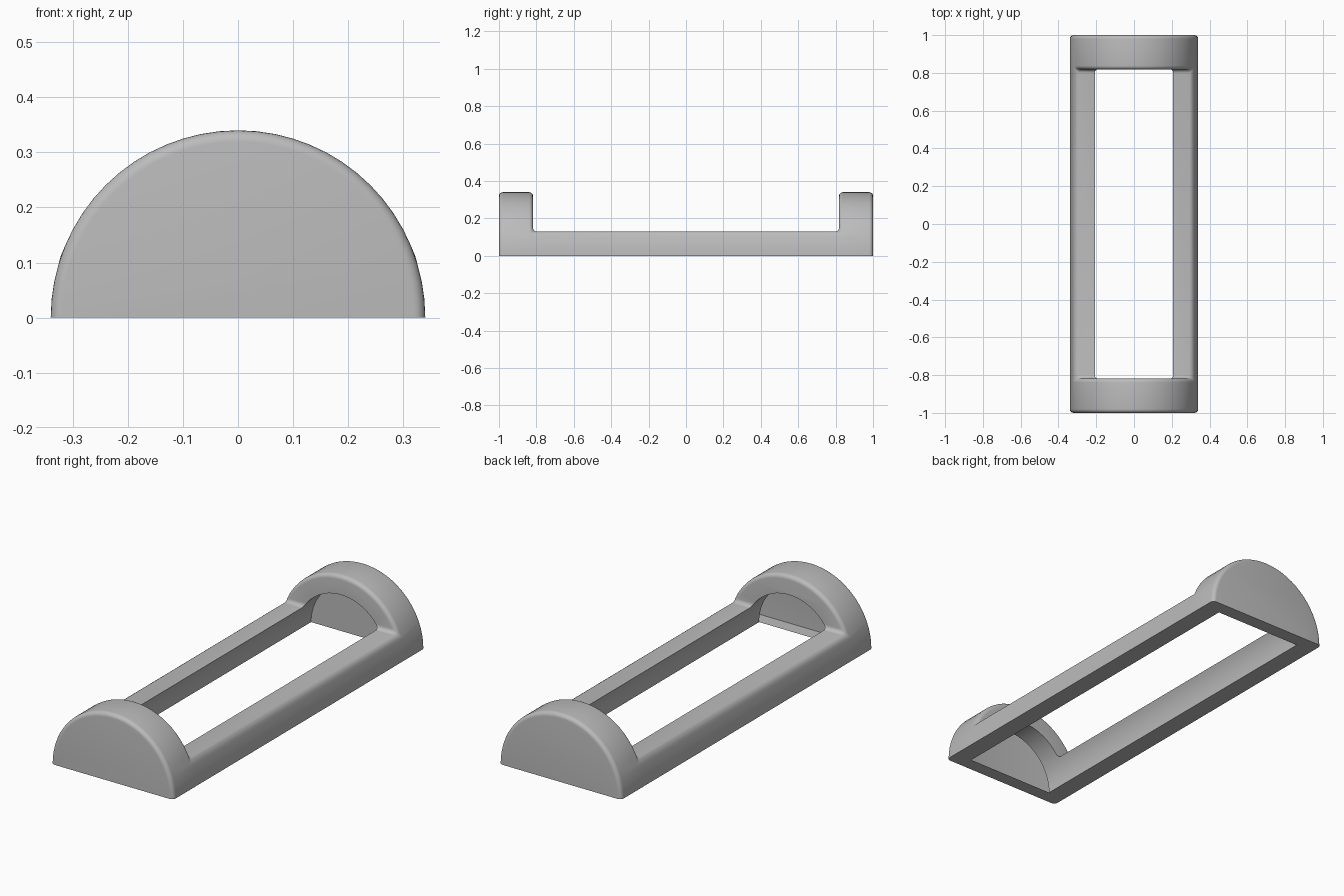
import bpy, bmesh, math

cube = bpy.data.objects.get("Cube")
if cube:
    bpy.data.objects.remove(cube, do_unlink=True)

RADIUS = 0.34        # outer half-round
BORE = 0.245         # hollow inside
HALF = 1.0           # half length
BLOCK = 0.818        # inner face of each end block
BORE_END = 0.93      # inner face of each end wall
FILLET = 0.022
SIDES = 64
RAIL = SIDES // 16   # profile point where the rail top meets the round

grey = bpy.data.materials.new("plain grey")
grey.use_nodes = True
colour = (0.5, 0.5, 0.5, 1)
grey.diffuse_color = colour
grey.node_tree.nodes["Principled BSDF"].inputs["Base Color"].default_value = colour


def make_object(name, bm):
    bmesh.ops.recalc_face_normals(bm, faces=bm.faces)
    mesh = bpy.data.meshes.new(name)
    bm.to_mesh(mesh)
    bm.free()
    mesh.materials.append(grey)
    obj = bpy.data.objects.new(name, mesh)
    bpy.context.collection.objects.link(obj)
    return obj


def add_ring(bm, radius, y):
    angles = [2 * math.pi * i / SIDES for i in range(SIDES)]
    return [bm.verts.new((radius * math.cos(a), y, radius * math.sin(a))) for a in angles]


# Round bar with its upper middle removed, leaving end blocks and rails
bm = bmesh.new()
rings = [add_ring(bm, RADIUS, y) for y in (-HALF, -BLOCK, BLOCK, HALF)]
left, right = RAIL, SIDES // 2 - RAIL
for part, (a, b) in enumerate(zip(rings, rings[1:])):
    for i in range(SIDES):
        if part == 1 and left <= i < right:
            continue
        j = (i + 1) % SIDES
        bm.faces.new((a[i], a[j], b[j], b[i]))
for ring in (rings[0], rings[3]):
    bm.faces.new(ring)
for ring in (rings[1], rings[2]):
    bm.faces.new(ring[left:right + 1])
bm.faces.new((rings[1][left], rings[1][right], rings[2][right], rings[2][left]))
frame = make_object("half_round_frame", bm)

# Soft edges on the blocks, rails and inner corners
bevel = frame.modifiers.new("fillet", "BEVEL")
bevel.width = FILLET
bevel.segments = 5
bevel.limit_method = "ANGLE"
bevel.angle_limit = math.radians(40)

# Round hollow
bm = bmesh.new()
ends = [add_ring(bm, BORE, y) for y in (-BORE_END, BORE_END)]
for i in range(SIDES):
    j = (i + 1) % SIDES
    bm.faces.new((ends[0][i], ends[0][j], ends[1][j], ends[1][i]))
for ring in ends:
    bm.faces.new(ring)
hollow = make_object("hollow_cutter", bm)

# Flat underside
bm = bmesh.new()
bmesh.ops.create_cube(bm, size=1)
for v in bm.verts:
    v.co.x *= 2
    v.co.y *= 3
    v.co.z -= 0.5
underside = make_object("underside_cutter", bm)

for cutter in (hollow, underside):
    cutter.hide_render = True
    cut = frame.modifiers.new(cutter.name, "BOOLEAN")
    cut.operation = "DIFFERENCE"
    cut.solver = "EXACT"
    cut.object = cutter

# Bake the modifiers and drop the cutters
bpy.ops.object.select_all(action="DESELECT")
frame.select_set(True)
bpy.context.view_layer.objects.active = frame
for name in [m.name for m in frame.modifiers]:
    bpy.ops.object.modifier_apply(modifier=name)
for cutter in (hollow, underside):
    bpy.data.objects.remove(cutter, do_unlink=True)
bpy.ops.object.shade_smooth_by_angle(angle=math.radians(30))
